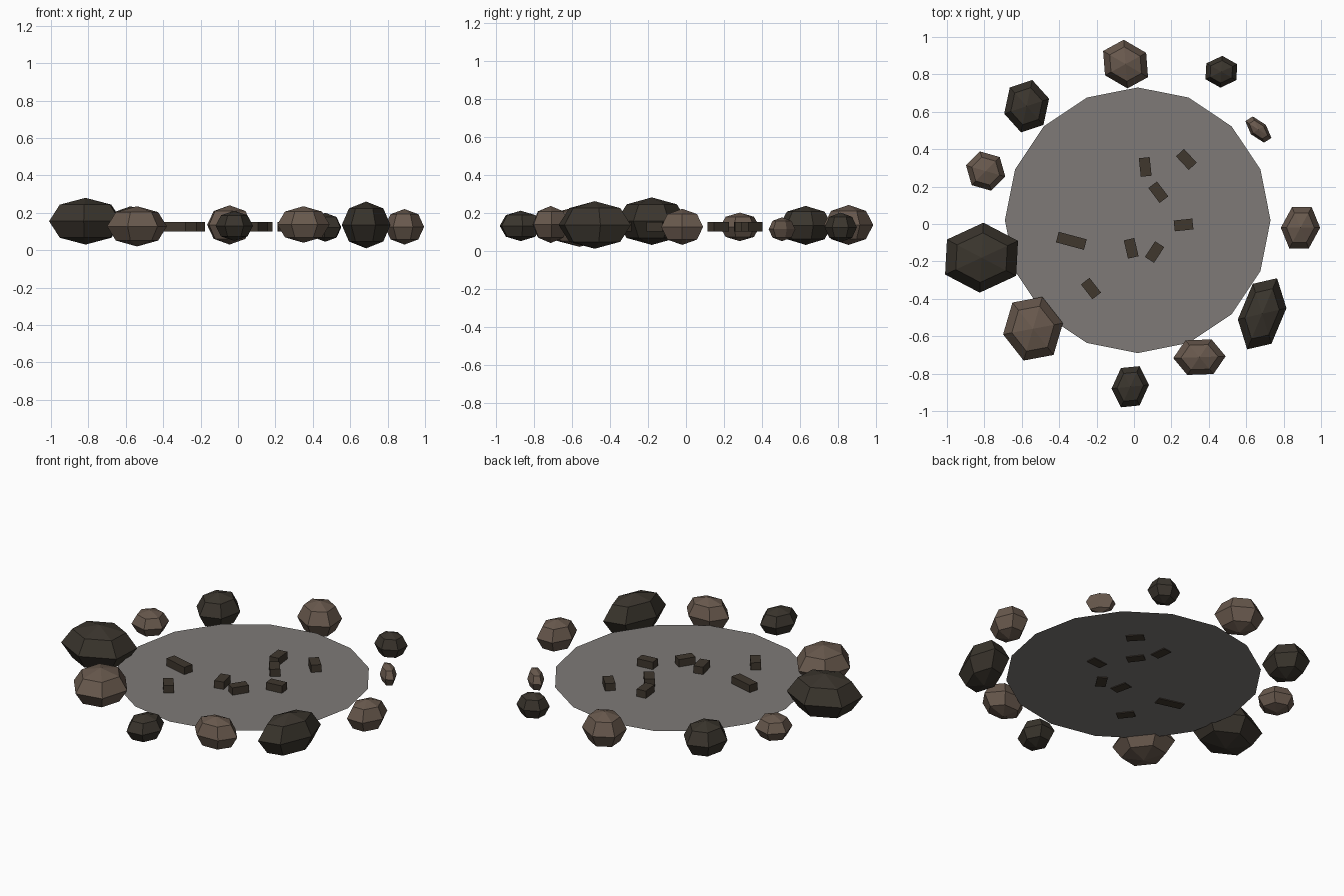
import bpy, bmesh
from math import sin, cos, pi, radians
from mathutils import Vector

if "Cube" in bpy.data.objects:
    bpy.data.objects.remove(bpy.data.objects["Cube"])


def material(name, rgb):
    mat = bpy.data.materials.new(name)
    mat.use_nodes = True
    mat.diffuse_color = (*rgb, 1)
    mat.node_tree.nodes["Principled BSDF"].inputs["Base Color"].default_value = (*rgb, 1)
    return mat


def make_object(name, bm, mat):
    bmesh.ops.recalc_face_normals(bm, faces=bm.faces)
    mesh = bpy.data.meshes.new(name)
    bm.to_mesh(mesh)
    bm.free()
    mesh.materials.append(mat)
    obj = bpy.data.objects.new(name, mesh)
    bpy.context.collection.objects.link(obj)
    return obj


brown = material("brown stone", (0.14, 0.10, 0.075))
dark = material("dark stone", (0.042, 0.035, 0.026))
char = material("charred wood", (0.05, 0.038, 0.027))
ash = material("grey ash", (0.21, 0.195, 0.185))


def rock(name, centre, u, v, low, high, mat):
    """Six-sided faceted boulder; u and v are two neighbouring outline corners."""
    u, v = Vector(u), Vector(v)
    outline = [u, v, v - u, -u, -v, u - v]
    mid, half = (low + high) / 2, (high - low) / 2
    bm = bmesh.new()
    rings = []
    for tilt in (pi / 4, 0, -pi / 4):
        rings.append([bm.verts.new((centre[0] + p.x * cos(tilt),
                                    centre[1] + p.y * cos(tilt),
                                    mid + half * sin(tilt))) for p in outline])
    top = bm.verts.new((*centre, high))
    bottom = bm.verts.new((*centre, low))
    for i in range(6):
        j = (i + 1) % 6
        for a, b in zip(rings, rings[1:]):
            bm.faces.new((a[i], a[j], b[j], b[i]))
        bm.faces.new((top, rings[0][j], rings[0][i]))
        bm.faces.new((bottom, rings[-1][i], rings[-1][j]))
    make_object(name, bm, mat)


# Ring of boulders: name, centre, two outline corners, bottom, top, material
rocks = [
    ("back_rock", (-.045, .855), (-.01, .13), (.11, .06), .03, .24, brown),
    ("back_left_rock", (.467, .814), (.005, .085), (.085, .04), .045, .2, dark),
    ("left_pebble", (.665, .505), (-.03, .07), (.04, .025), .05, .175, brown),
    ("left_rock", (.89, -.02), (.06, .11), (.105, 0), .03, .22, brown),
    ("front_left_boulder", (.685, -.48), (.08, .19), (.13, .03), .01, .26, dark),
    ("front_left_rock", (.35, -.712), (-.075, .09), (.065, .095), .04, .235, brown),
    ("front_rock", (-.02, -.87), (-.05, .1), (.05, .11), .05, .21, dark),
    ("front_right_boulder", (-.54, -.56), (.05, .17), (.16, .03), .02, .235, brown),
    ("right_boulder", (-.815, -.18), (.01, .187), (.195, .09), .03, .28, dark),
    ("right_rock", (-.793, .283), (-.03, .105), (.075, .075), .05, .2, brown),
    ("back_right_rock", (-.574, .63), (.03, .14), (.12, .04), .03, .235, dark),
]
for spec in rocks:
    rock(*spec)

# Flat bed of ash
bm = bmesh.new()
bmesh.ops.create_circle(bm, cap_ends=True, segments=16, radius=.71)
bed = make_object("ash_bed", bm, ash)
bed.location = (.02, .02, .105)

# Charred wood pieces: x, y, turn in degrees, length
pieces = [
    (.06, .305, 96, .1), (.28, .345, -47, .1), (.13, .17, -53, .1),
    (.265, -.005, 6, .1), (-.335, -.09, -15, .155), (-.015, -.13, -77, .1),
    (.11, -.15, 57, .1), (-.23, -.345, -52, .1),
]
for n, (x, y, turn, length) in enumerate(pieces):
    bm = bmesh.new()
    bmesh.ops.create_cube(bm, size=1)
    bmesh.ops.scale(bm, vec=(length, .058, .05), verts=bm.verts)
    wood = make_object(f"charred_piece_{n + 1}", bm, char)
    wood.location = (x, y, .125)
    wood.rotation_euler.z = radians(turn)
